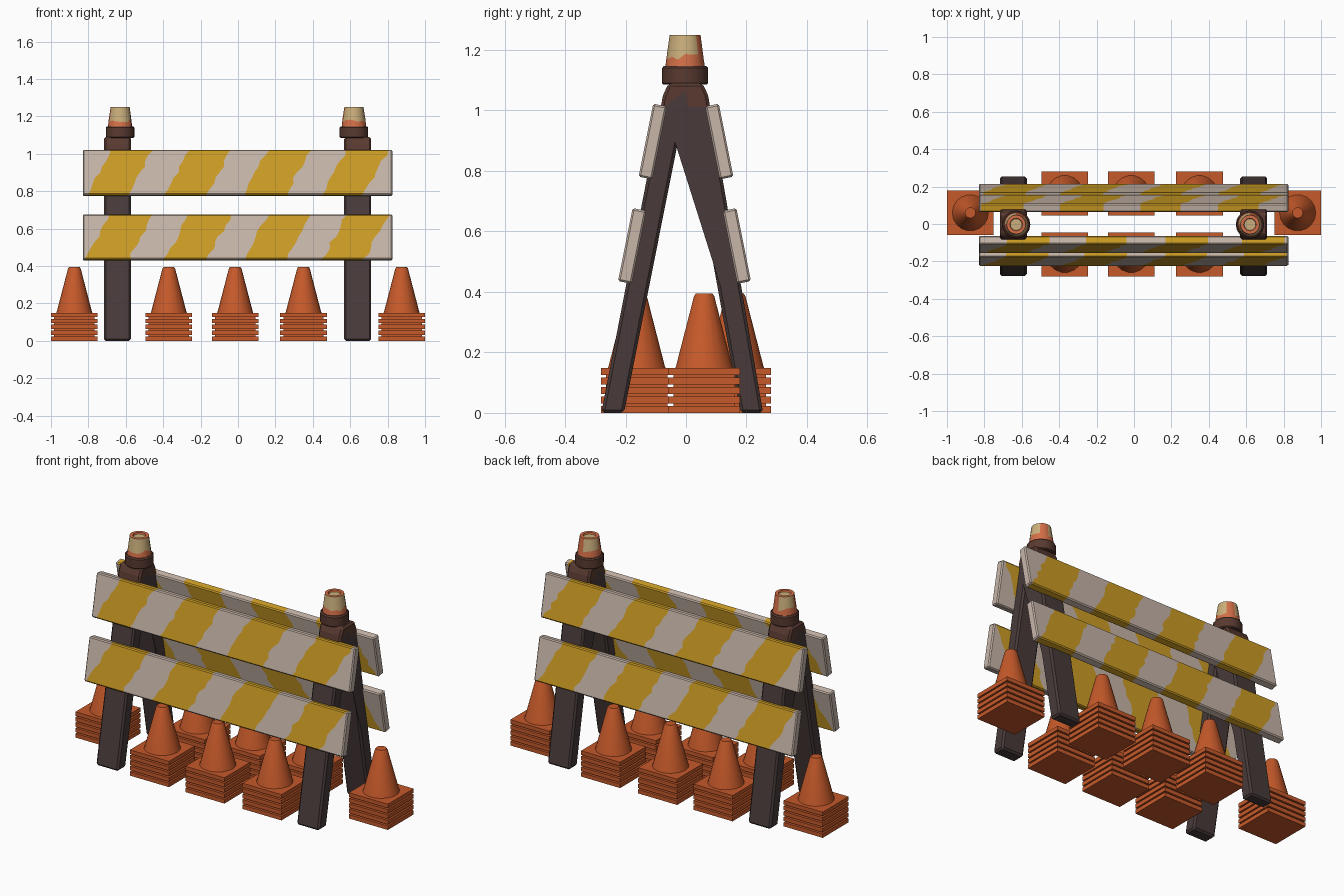
import bpy, bmesh, math, random
from mathutils import Matrix, Vector

if "Cube" in bpy.data.objects:
    bpy.data.objects.remove(bpy.data.objects["Cube"])

random.seed(4)


def mat(name, rgb):
    m = bpy.data.materials.new(name)
    m.diffuse_color = (*rgb, 1)
    m.use_nodes = True
    m.node_tree.nodes["Principled BSDF"].inputs["Base Color"].default_value = m.diffuse_color
    return m


ORANGE = mat("cone_orange", (0.56, 0.10, 0.023))
YELLOW = mat("stripe_yellow", (0.62, 0.34, 0.018))
WHITE = mat("weathered_white", (0.58, 0.47, 0.40))
DARK = mat("dark_metal", (0.065, 0.043, 0.042))
BROWN = mat("rusty_brown", (0.10, 0.042, 0.030))
LAMP = mat("lamp_orange", (0.66, 0.16, 0.065))
TAN = mat("lamp_tan", (0.60, 0.43, 0.20))


def finish(name, bm, mats, bevel=0, smooth=False):
    bmesh.ops.recalc_face_normals(bm, faces=bm.faces)
    me = bpy.data.meshes.new(name)
    bm.to_mesh(me)
    bm.free()
    for m in mats:
        me.materials.append(m)
    ob = bpy.data.objects.new(name, me)
    bpy.context.collection.objects.link(ob)
    if smooth:
        bpy.ops.object.select_all(action='DESELECT')
        ob.select_set(True)
        bpy.context.view_layer.objects.active = ob
        bpy.ops.object.shade_smooth_by_angle(angle=math.radians(35))
    if bevel:
        b = ob.modifiers.new("bevel", 'BEVEL')
        b.width, b.segments = bevel, 1
        b.limit_method, b.angle_limit = 'ANGLE', math.radians(40)
    return ob


def box(bm, hx, hy, z0, z1):
    bmesh.ops.create_cube(bm, size=1, matrix=Matrix.Translation((0, 0, (z0 + z1) / 2))
                          @ Matrix.Diagonal((2 * hx, 2 * hy, z1 - z0, 1)))


def lathe(bm, profile, sides):
    """Revolve (radius, z) points about the z axis, closing both ends."""
    rings = [[bm.verts.new((r * math.cos(2 * math.pi * i / sides),
                            r * math.sin(2 * math.pi * i / sides), z))
              for i in range(sides)] for r, z in profile]
    bands = []
    for a, b in zip(rings, rings[1:]):
        bands.append([bm.faces.new((a[i], a[(i + 1) % sides], b[(i + 1) % sides], b[i]))
                      for i in range(sides)])
    bm.faces.new(rings[0][::-1])
    bands.append([bm.faces.new(rings[-1])])
    return bands


# Stacks of traffic cones: five square bases with one cone showing on top
bm = bmesh.new()
box(bm, 0.108, 0.102, 0.004, 0.14)
for k in range(5):
    z = 0.0315 * k
    box(bm, 0.125, 0.118, z, z + 0.023)
lathe(bm, [(0.098, 0.145), (0.094, 0.156), (0.034, 0.386), (0.028, 0.395)], 18)
stack = finish("cone_stack", bm, [ORANGE], smooth=True)
spots = [(x, y) for x in (-0.37, -0.015, 0.35) for y in (-0.163, 0.163)]
spots += [(-0.875, 0.06), (0.875, 0.06)]
for i, (x, y) in enumerate(spots):
    ob = stack if i == 0 else stack.copy()
    if i:
        bpy.context.collection.objects.link(ob)
    ob.location = (x, y, 0)

# A-frame legs, extruded side profile with a rusty head
A_FRAME = [(-0.28, 0), (-0.205, 0), (-0.004, 1.01), (0.18, 0), (0.255, 0),
           (0.073, 1.05), (0.055, 1.09), (-0.058, 1.09), (-0.076, 1.05)]
for side, x in (("left", -0.645), ("right", 0.64)):
    bm = bmesh.new()
    face = bm.faces.new([bm.verts.new((x - 0.072, y, z)) for y, z in A_FRAME])
    ext = bmesh.ops.extrude_face_region(bm, geom=[face])
    bmesh.ops.translate(bm, vec=(0.144, 0, 0),
                        verts=[g for g in ext["geom"] if isinstance(g, bmesh.types.BMVert)])
    bmesh.ops.bisect_plane(bm, geom=bm.verts[:] + bm.edges[:] + bm.faces[:],
                           plane_co=(0, 0, 1.012), plane_no=(0, 0, 1))
    for f in bm.faces:
        f.material_index = int(f.calc_center_median().z > 1.012)
    finish(side + "_a_frame", bm, [DARK, BROWN], bevel=0.01)

# Collars and warning lamps on the frame heads
for side, x in (("left", -0.63), ("right", 0.62)):
    bm = bmesh.new()
    lathe(bm, [(0.071, 1.085), (0.076, 1.09), (0.076, 1.14), (0.07, 1.147)], 16)
    finish(side + "_lamp_collar", bm, [BROWN], smooth=True).location = (x, -0.003, 0)

    bm = bmesh.new()
    bands = lathe(bm, [(0.066, 1.14), (0.061, 1.178), (0.051, 1.25),
                       (0.034, 1.25), (0.031, 1.241)], 16)
    for f in bands[1] + bands[4]:
        f.material_index = 1
    # ragged lower paint edge and a bare patch on one side
    for i, f in enumerate(bands[1]):
        if i in (2, 3, 8):
            f.material_index = 0
    for v in bm.verts:
        if abs(v.co.z - 1.178) < 0.001:
            v.co.z += random.uniform(-0.012, 0.012)
    finish(side + "_lamp", bm, [LAMP, TAN], smooth=True).location = (x, -0.003, 0)


# Striped boards: columns follow the slanted, ragged stripe borders
HALF_H, HALF_T, ROWS = 0.123, 0.023, 8
TILT = math.radians(11.3)


def board(name, y, z, back):
    bm = bmesh.new()
    heights = [-HALF_H + 2 * HALF_H * r / ROWS for r in range(ROWS + 1)]
    starts = [-0.81 + 0.42 * k for k in range(4)]
    borders = [b for s in starts for b in (s, s + 0.225)]
    cols = []
    for c in [None] + borders + [None]:
        xs = []
        for r, h in enumerate(heights):
            if c is None:
                xs.append(0.825 if cols else -0.83)
            else:
                xs.append(c + 0.13 * r / ROWS + random.uniform(-0.011, 0.011))
        ring = [(xs[r], -HALF_T, heights[r]) for r in range(ROWS + 1)]
        ring += [(xs[r], HALF_T, heights[r]) for r in reversed(range(ROWS + 1))]
        cols.append([bm.verts.new(p) for p in ring])
    n = len(cols[0])
    for c in range(len(cols) - 1):
        for i in range(n):
            f = bm.faces.new((cols[c][i], cols[c + 1][i],
                              cols[c + 1][(i + 1) % n], cols[c][(i + 1) % n]))
            f.material_index = c % 2
    bm.faces.new(cols[0])
    bm.faces.new(cols[-1][::-1])
    turn = Matrix.Rotation(math.pi if back else 0, 4, 'Z')
    place = Matrix.Translation((-0.005 if back else 0, y, z))
    bm.transform(place @ turn @ Matrix.Rotation(-TILT, 4, 'X'))
    finish(name, bm, [WHITE, YELLOW], bevel=0.006)


board("front_upper_board", -0.11, 0.897, False)
board("front_lower_board", -0.178, 0.552, False)
board("back_upper_board", 0.11, 0.897, True)
board("back_lower_board", 0.168, 0.552, True)
